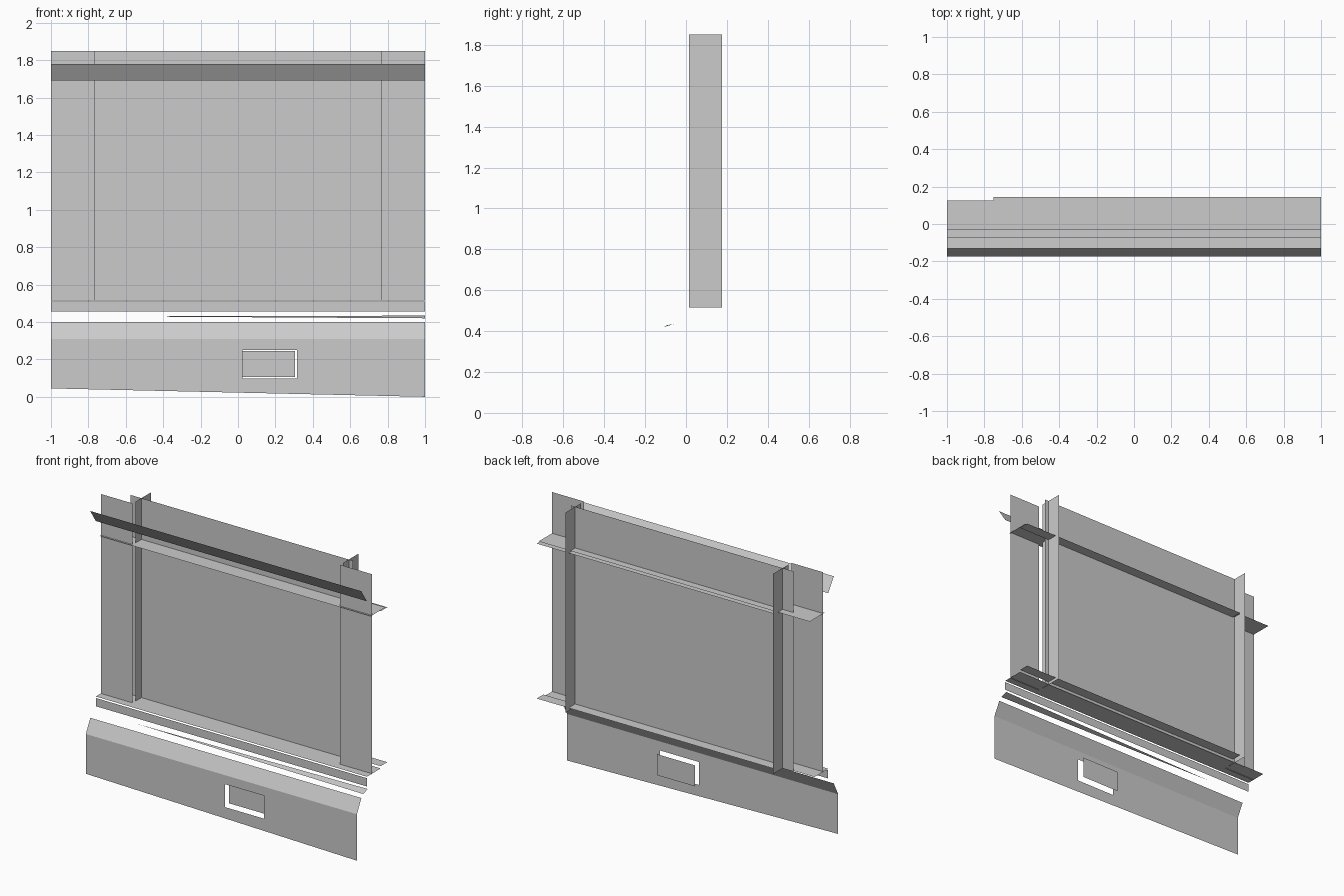
import bpy, bmesh

if "Cube" in bpy.data.objects:
    bpy.data.objects.remove(bpy.data.objects["Cube"])


def sheet(name, faces):
    """Open sheet made of a few polygons; shared corners are merged."""
    bm = bmesh.new()
    for pts in faces:
        bm.faces.new([bm.verts.new(p) for p in pts])
    bmesh.ops.remove_doubles(bm, verts=bm.verts, dist=1e-5)
    me = bpy.data.meshes.new(name)
    bm.to_mesh(me)
    bm.free()
    ob = bpy.data.objects.new(name, me)
    bpy.context.collection.objects.link(ob)
    return ob


def upright(name, x0, x1, z0, z1, y):
    """Vertical sheet facing the front."""
    return sheet(name, [[(x0, y, z0), (x1, y, z0), (x1, y, z1), (x0, y, z1)]])


def strip(name, x0, x1, a, b):
    """Sheet swept along x between two (y, z) points."""
    return sheet(name, [[(x0, *a), (x1, *a), (x1, *b), (x0, *b)]])


TOP, SILL, JAMB = 1.85, 0.515, 0.765
WALL_Y, PIER_Y, GLASS_Y = -0.175, -0.017, 0.075

# Lower wall: four polygons around the vent opening, sloping bottom edge
hx0, hx1, hz0, hz1, wt = 0.025, 0.315, 0.097, 0.25, 0.31


def ground(x):
    return 0.0225 * (1 - x)


def p(x, z):
    return (x, WALL_Y, z)


sheet("lower_wall", [
    [p(-1, ground(-1)), p(hx0, ground(hx0)), p(hx0, hz0), p(hx0, hz1), p(hx0, wt), p(-1, wt)],
    [p(hx1, ground(hx1)), p(1, 0), p(1, wt), p(hx1, wt), p(hx1, hz1), p(hx1, hz0)],
    [p(hx0, ground(hx0)), p(hx1, ground(hx1)), p(hx1, hz0), p(hx0, hz0)],
    [p(hx0, hz1), p(hx1, hz1), p(hx1, wt), p(hx0, wt)],
])
upright("vent_plate", 0.025, 0.305, 0.105, 0.245, -0.13)

# Sloped cap on the lower wall and the sloped band under the roof edge
strip("wall_cap", -1, 1, (WALL_Y, wt), (-0.128, 0.40))
strip("eave_band", -1, 1, (-0.07, 1.69), (-0.13, 1.78))

# Apron under the sill, with the thin tapering gap sheet below it
upright("sill_apron", -1, 1, 0.455, 0.51, -0.07)
sheet("gap_wedge", [[(-0.7, -0.09, 0.43), (1, -0.11, 0.42), (1, -0.06, 0.434)]])

# Horizontal frame sheets: sill, head and inner rails
strip("sill", -1, 1, (-0.07, 0.52), (GLASS_Y, 0.52))
strip("head", -1, 1, (-0.03, 1.575), (0.125, 1.575))
for name, z in (("inner_rail_bottom", 0.535), ("inner_rail_top", 1.568)):
    strip(name, -0.75, 1, (GLASS_Y, z), (0.145, z))

# Side piers and jambs, mirrored in x
for side, s in (("left", -1), ("right", 1)):
    upright("pier_" + side, *sorted((s * JAMB, s)), SILL, TOP, PIER_Y)
    x = s * JAMB
    sheet("jamb_" + side, [[(x, 0.015, SILL), (x, 0.175, SILL), (x, 0.175, TOP), (x, 0.015, TOP)]])

# Window pane running past the jambs
upright("window_pane", -0.845, 0.795, SILL, TOP, GLASS_Y)
